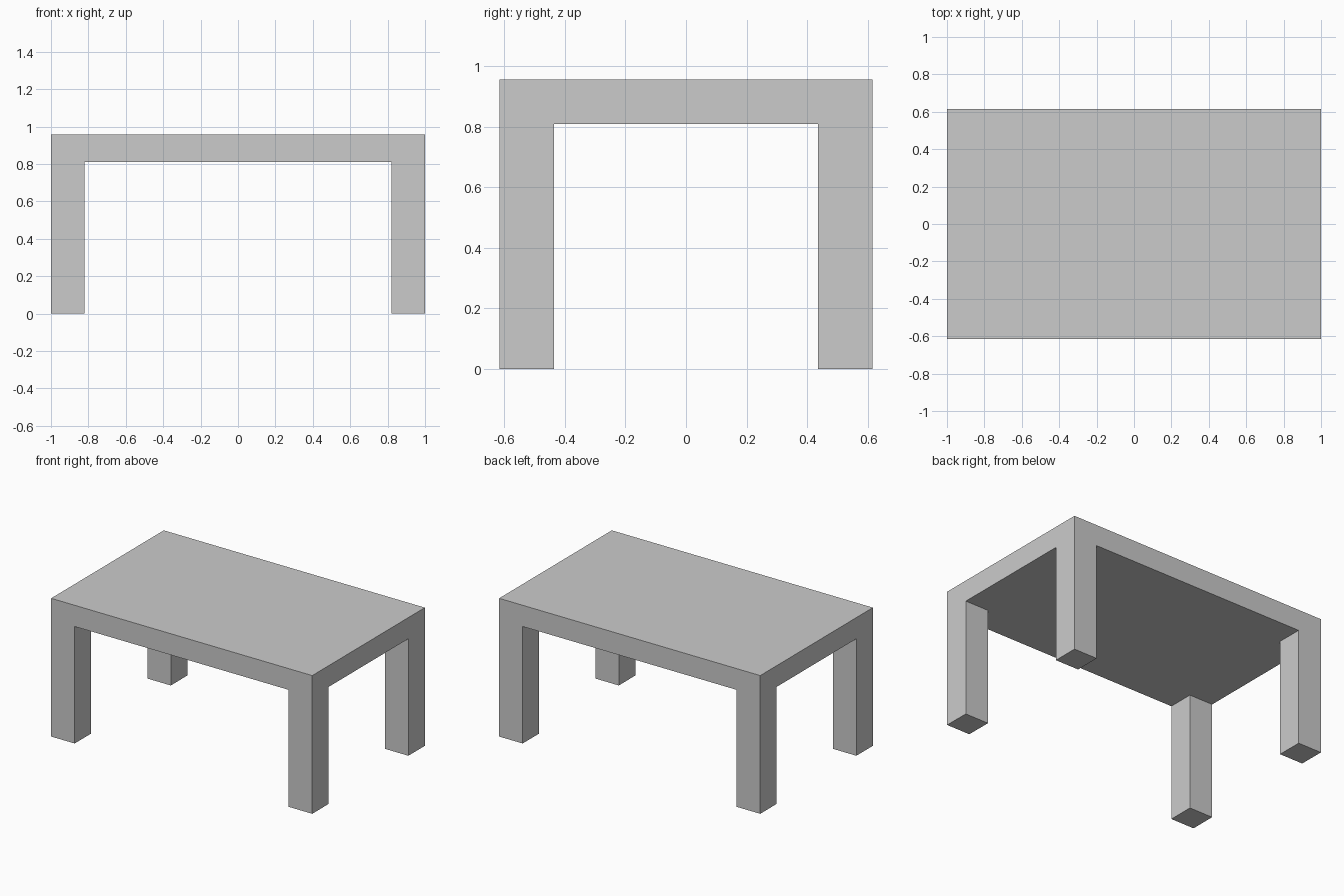
import bpy, bmesh, math
from mathutils import Matrix

if "Cube" in bpy.data.objects:
    bpy.data.objects.remove(bpy.data.objects["Cube"])

HALF_X, HALF_Y = 1.0, 0.616
TOP, UNDER, LEG = 0.957, 0.81, 0.18

bm = bmesh.new()

# Tabletop slab
size = Matrix.Diagonal((2 * HALF_X, 2 * HALF_Y, TOP - UNDER, 1))
bmesh.ops.create_cube(bm, size=1, matrix=Matrix.Translation((0, 0, (TOP + UNDER) / 2)) @ size)

# Cuts that mark out the square leg footprints
for axis, half in ((0, HALF_X), (1, HALF_Y)):
    for side in (-1, 1):
        co, no = [0, 0, 0], [0, 0, 0]
        co[axis], no[axis] = side * (half - LEG), 1
        bmesh.ops.bisect_plane(bm, geom=bm.verts[:] + bm.edges[:] + bm.faces[:],
                               plane_co=co, plane_no=no)

# Four legs pulled down from the underside corners, flush with the slab
bm.normal_update()
corners = []
for f in bm.faces:
    c = f.calc_center_median()
    if f.normal.z < -0.9 and abs(c.x) > HALF_X - LEG and abs(c.y) > HALF_Y - LEG:
        corners.append(f)
for f in bmesh.ops.extrude_discrete_faces(bm, faces=corners)["faces"]:
    for v in f.verts:
        v.co.z = 0
bmesh.ops.remove_doubles(bm, verts=bm.verts[:], dist=1e-5)

# Merge coplanar faces so the sides stay seamless
bmesh.ops.dissolve_limit(bm, angle_limit=math.radians(1), verts=bm.verts[:], edges=bm.edges[:])
bmesh.ops.recalc_face_normals(bm, faces=bm.faces[:])

mesh = bpy.data.meshes.new("table")
bm.to_mesh(mesh)
bm.free()
bpy.context.collection.objects.link(bpy.data.objects.new("table", mesh))
